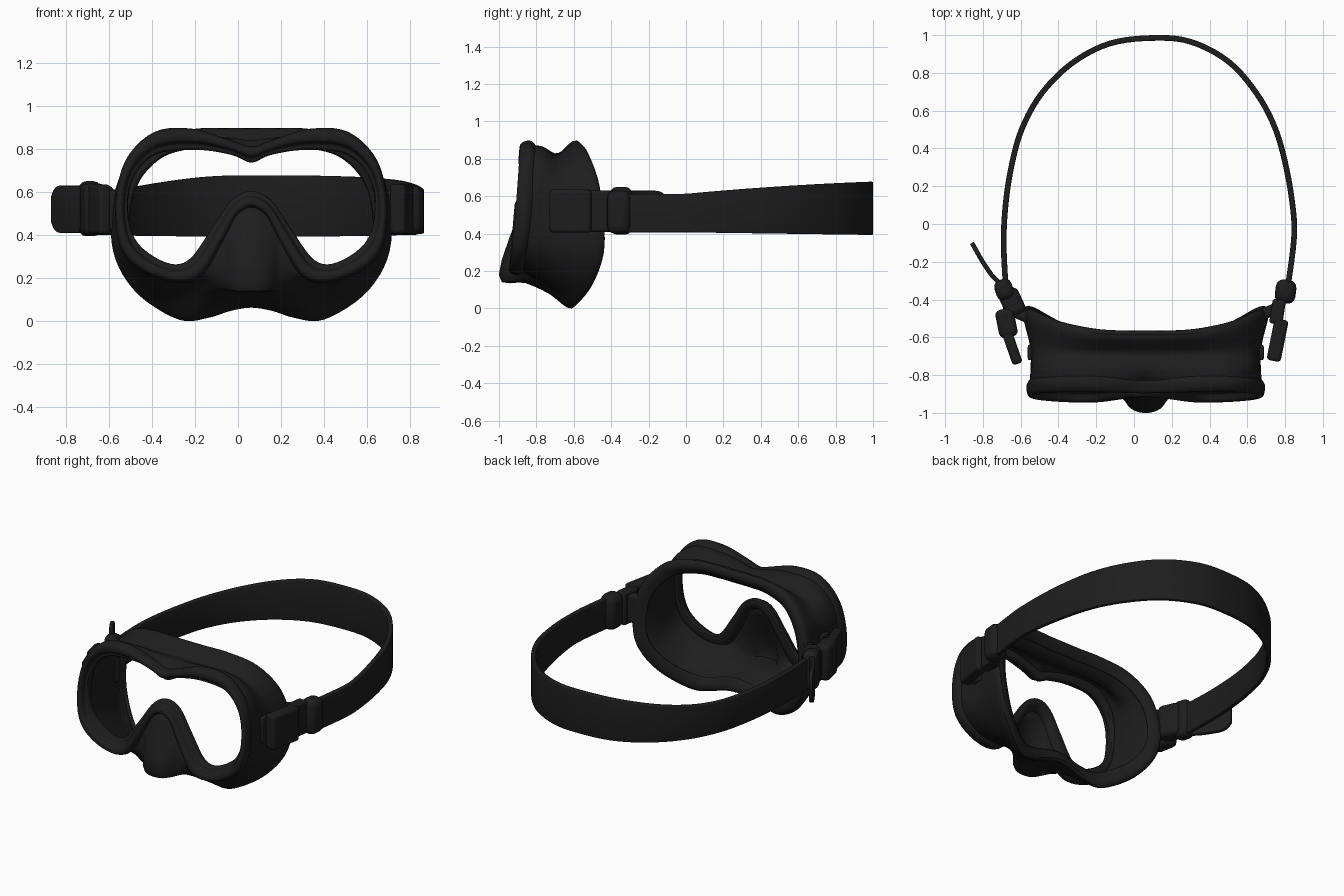
import bpy, bmesh, math
from mathutils import Vector

if "Cube" in bpy.data.objects:
    bpy.data.objects.remove(bpy.data.objects["Cube"], do_unlink=True)

CENTRE_X = 0.062
parts = []

rubber = bpy.data.materials.new("black_rubber")
rubber.use_nodes = True
BLACK = (0.0125, 0.0125, 0.0125, 1)
rubber.diffuse_color = BLACK
rubber.node_tree.nodes["Principled BSDF"].inputs["Base Color"].default_value = BLACK


def spline(pts, steps, closed):
    """Smooth curve through the points."""
    n, out = len(pts), []
    pick = (lambda i: pts[i % n]) if closed else (lambda i: pts[max(0, min(n - 1, i))])
    for i in range(n if closed else n - 1):
        a, b, c, d = (pick(i + k) for k in (-1, 0, 1, 2))
        for s in range(steps):
            t = s / steps
            out.append(b + (c - a) * t / 2
                       + (a * 2 - b * 5 + c * 4 - d) * t * t / 2
                       + (b * 3 - a - c * 3 + d) * t ** 3 / 2)
    if not closed:
        out.append(pts[-1].copy())
    return out


def mirrored(half):
    """Full closed loop from a half that runs from top centre to bottom centre."""
    pts = [Vector(p) for p in half]
    full = pts + [Vector((-p.x, p.y, p.z)) for p in pts[-2:0:-1]]
    return [p + Vector((CENTRE_X, 0, 0)) for p in full]


def finish(name, bm):
    bmesh.ops.recalc_face_normals(bm, faces=bm.faces)
    mesh = bpy.data.meshes.new(name)
    bm.to_mesh(mesh)
    bm.free()
    mesh.materials.append(rubber)
    obj = bpy.data.objects.new(name, mesh)
    bpy.context.collection.objects.link(obj)
    parts.append(obj)
    return obj


def loft(name, rings, wrap_around, wrap_rings):
    bm = bmesh.new()
    grid = [[bm.verts.new(p) for p in ring] for ring in rings]
    rows, cols = len(grid), len(grid[0])
    for i in range(rows if wrap_rings else rows - 1):
        for j in range(cols if wrap_around else cols - 1):
            k, m = (i + 1) % rows, (j + 1) % cols
            bm.faces.new((grid[i][j], grid[i][m], grid[k][m], grid[k][j]))
    return finish(name, bm)


def smooth_loft(name, loops, wrap_rings):
    """Loft closed loops, smoothed both ways."""
    columns = zip(*[spline(loop, 5, True) for loop in loops])
    rings = zip(*[spline(list(col), 4, wrap_rings) for col in columns])
    return loft(name, list(rings), True, wrap_rings)


def thicken(obj, amount, round_off=0):
    mod = obj.modifiers.new("thickness", "SOLIDIFY")
    mod.thickness, mod.offset = amount, 0
    if round_off:
        soften(obj, round_off)


def soften(obj, width):
    mod = obj.modifiers.new("rounding", "BEVEL")
    mod.width, mod.segments, mod.limit_method = width, 3, "ANGLE"
    mod.angle_limit = math.radians(40)


def bar(name, start, end, thick, low, high, rounding):
    """Upright rounded block running between two plan points."""
    a, b = Vector(start), Vector(end)
    side = (b - a).normalized().orthogonal() * thick / 2
    bm = bmesh.new()
    foot = [bm.verts.new((*p, low)) for p in (a + side, b + side, b - side, a - side)]
    base = bm.faces.new(foot)
    top = bmesh.ops.extrude_face_region(bm, geom=[base])["geom"]
    for v in top:
        if isinstance(v, bmesh.types.BMVert):
            v.co.z = high
    soften(finish(name, bm), rounding)


def ribbon(name, path, thick, low, high):
    """Flat strap whose edges follow height rules over the plan."""
    pts = spline([Vector((x, y, 0)) for x, y in path], 5, False)
    rows = [[Vector((p.x, p.y, f(p.x, p.y))) for p in pts] for f in (low, high)]
    thicken(loft(name, rows, False, False), thick, 0.006)


# Lens frame: a raised rim with a recessed seat around the opening
opening = [(0, .74), (.09, .775), (.25, .80), (.44, .78), (.55, .67), (.575, .5),
           (.53, .36), (.40, .27), (.29, .28), (.18, .43), (.09, .56), (0, .6)]
outline = [(0, .81), (.10, .84), (.27, .89), (.45, .875), (.585, .74), (.63, .52),
           (.59, .31), (.43, .20), (.25, .20), (.13, .38), (.07, .49), (0, .53)]


def frame_loop(blend, depth):
    half = []
    for (u, z), (ou, oz) in zip(opening, outline):
        px, pz = u + (ou - u) * blend, z + (oz - z) * blend
        half.append((px, -.962 + .085 * pz + depth + .05 * px ** 4, pz))
    return mirrored(half)


profile = [(0, .05), (.25, .04), (.4, .005), (.8, 0), (1, .025), (1, .06), (.6, .09),
           (0, .09)]
smooth_loft("lens_frame", [frame_loop(*p) for p in profile], True)

# Soft skirt with the nose pocket: loops from the frame back to the face seal
body = [(0, -.77, .83), (.10, -.77, .84), (.27, -.77, .855), (.45, -.77, .84),
        (.57, -.77, .73), (.6, -.79, .52), (.57, -.79, .31), (.42, -.82, .2),
        (.21, -.85, .2), (.12, -.91, .19), (.07, -.97, .18), (0, -.99, .18)]
neck = [(0, -.68, .82), (.12, -.68, .815), (.3, -.68, .81), (.46, -.68, .78),
        (.57, -.66, .68), (.6, -.65, .5), (.58, -.66, .29), (.45, -.7, .15),
        (.27, -.74, .12), (.16, -.8, .14), (.08, -.85, .145), (0, -.86, .15)]
rim = [(0, -.6, .885), (.12, -.6, .885), (.28, -.59, .88), (.46, -.555, .83),
       (.59, -.505, .69), (.64, -.477, .49), (.62, -.477, .29), (.51, -.535, .125),
       (.33, -.618, .02), (.2, -.64, .03), (.1, -.645, .06), (0, -.64, .075)]
curl = [(u * .96, y + .025, .47 + (z - .47) * .94) for u, y, z in rim]
seal = [(u * .89, y - .005, .47 + (z - .47) * .83) for u, y, z in rim]
skirt_loops = [frame_loop(.6, .05)] + [mirrored(h) for h in (body, neck, rim, curl, seal)]
thicken(smooth_loft("face_skirt", skirt_loops, False), .022)

# Head strap, wider at the back, and the loose strap end with a rounded tip
strap_path = [(-.68, -.32), (-.69, -.1), (-.68, .1), (-.65, .3), (-.595, .5), (-.49, .69),
              (-.33, .85), (-.13, .955), (.1, .985), (.3, .965), (.5, .86), (.65, .69),
              (.75, .5), (.81, .28), (.845, .05), (.845, -.1), (.815, -.33)]


def strap_top(x, y):
    rise = max(y, 0)
    return .613 + .093 * rise - .028 * rise ** 2 - .25 * rise * min(x, 0) ** 2


ribbon("head_strap", strap_path, .03, lambda x, y: .407 - .014 * max(y, 0), strap_top)
ribbon("loose_strap_end", [(-.7, -.32), (-.745, -.28), (-.795, -.21), (-.83, -.15),
                           (-.845, -.123), (-.858, -.1)], .024,
       lambda x, y: .41 + .05 * max(0, y * 10 + 2) ** 4,
       lambda x, y: .63 - .05 * max(0, y * 10 + 2) ** 4)

# Left buckle, hinge and clip plate
bar("left_buckle", (.795, -.42), (.81, -.295), .11, .4, .63, .04)
bar("left_buckle_link", (.75, -.53), (.77, -.4), .07, .41, .63, .015)
bar("left_skirt_tab", (.665, -.485), (.77, -.44), .06, .42, .61, .02)
bar("left_clip_plate", (.782, -.505), (.738, -.725), .075, .405, .635, .018)
bar("left_skirt_lug", (.675, -.72), (.675, -.64), .025, .43, .6, .01)

# Right buckle, hinge and clip plate
bar("right_buckle", (-.705, -.295), (-.67, -.4), .095, .395, .65, .035)
bar("right_buckle_link", (-.675, -.35), (-.615, -.48), .11, .41, .63, .03)
bar("right_skirt_tab", (-.55, -.5), (-.69, -.44), .06, .42, .61, .02)
bar("right_hinge", (-.69, -.45), (-.66, -.6), .1, .4, .64, .03)
bar("right_clip_plate", (-.685, -.54), (-.615, -.74), .055, .405, .635, .016)
bar("right_skirt_lug", (-.55, -.72), (-.55, -.64), .025, .43, .6, .01)

bpy.ops.object.select_all(action="DESELECT")
for obj in parts:
    obj.select_set(True)
bpy.context.view_layer.objects.active = parts[0]
bpy.ops.object.shade_smooth_by_angle(angle=math.radians(40))
